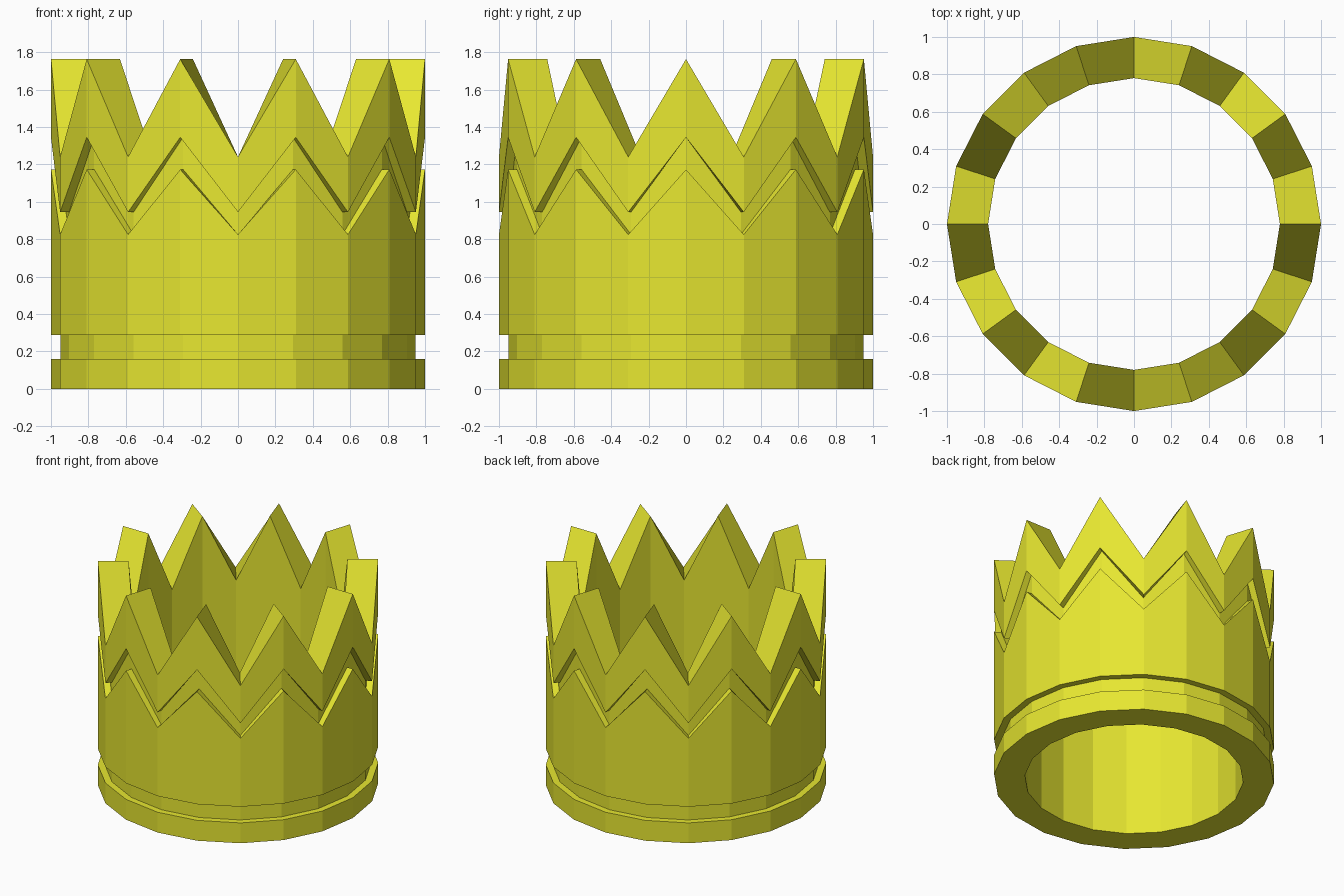
import bpy, bmesh
from math import cos, sin, pi

if "Cube" in bpy.data.objects:
    bpy.data.objects.remove(bpy.data.objects["Cube"])

SIDES = 20

# Closed wall cross-section: (radius, z at even corners / peaks, z at odd corners / valleys)
PROFILE = [
    (0.78, 0.0, 0.0),
    (1.0, 0.0, 0.0),
    # straight groove near the base
    (1.0, 0.16, 0.16),
    (0.95, 0.16, 0.16),
    (0.95, 0.287, 0.287),
    (1.0, 0.287, 0.287),
    # zigzag groove below the points
    (1.0, 1.173, 0.825),
    (0.95, 1.173, 0.825),
    (0.95, 1.345, 0.945),
    (1.0, 1.345, 0.945),
    # pointed rim
    (1.0, 1.763, 1.24),
    (0.78, 1.763, 1.24),
]

gold = bpy.data.materials.new("gold")
gold.diffuse_color = (0.8, 0.8, 0.03, 1.0)
gold.use_nodes = True
gold.node_tree.nodes["Principled BSDF"].inputs["Base Color"].default_value = gold.diffuse_color

# Crown: the cross-section repeated around the z axis
bm = bmesh.new()
columns = []
for k in range(SIDES):
    a = 2 * pi * k / SIDES
    columns.append([bm.verts.new((r * cos(a), r * sin(a), valley if k % 2 else peak))
                    for r, peak, valley in PROFILE])

n = len(PROFILE)
for k in range(SIDES):
    here, there = columns[k], columns[(k + 1) % SIDES]
    for i in range(n):
        j = (i + 1) % n
        bm.faces.new((here[i], there[i], there[j], here[j]))
bmesh.ops.recalc_face_normals(bm, faces=bm.faces)

mesh = bpy.data.meshes.new("crown")
bm.to_mesh(mesh)
bm.free()
mesh.materials.append(gold)
crown = bpy.data.objects.new("crown", mesh)
bpy.context.collection.objects.link(crown)
